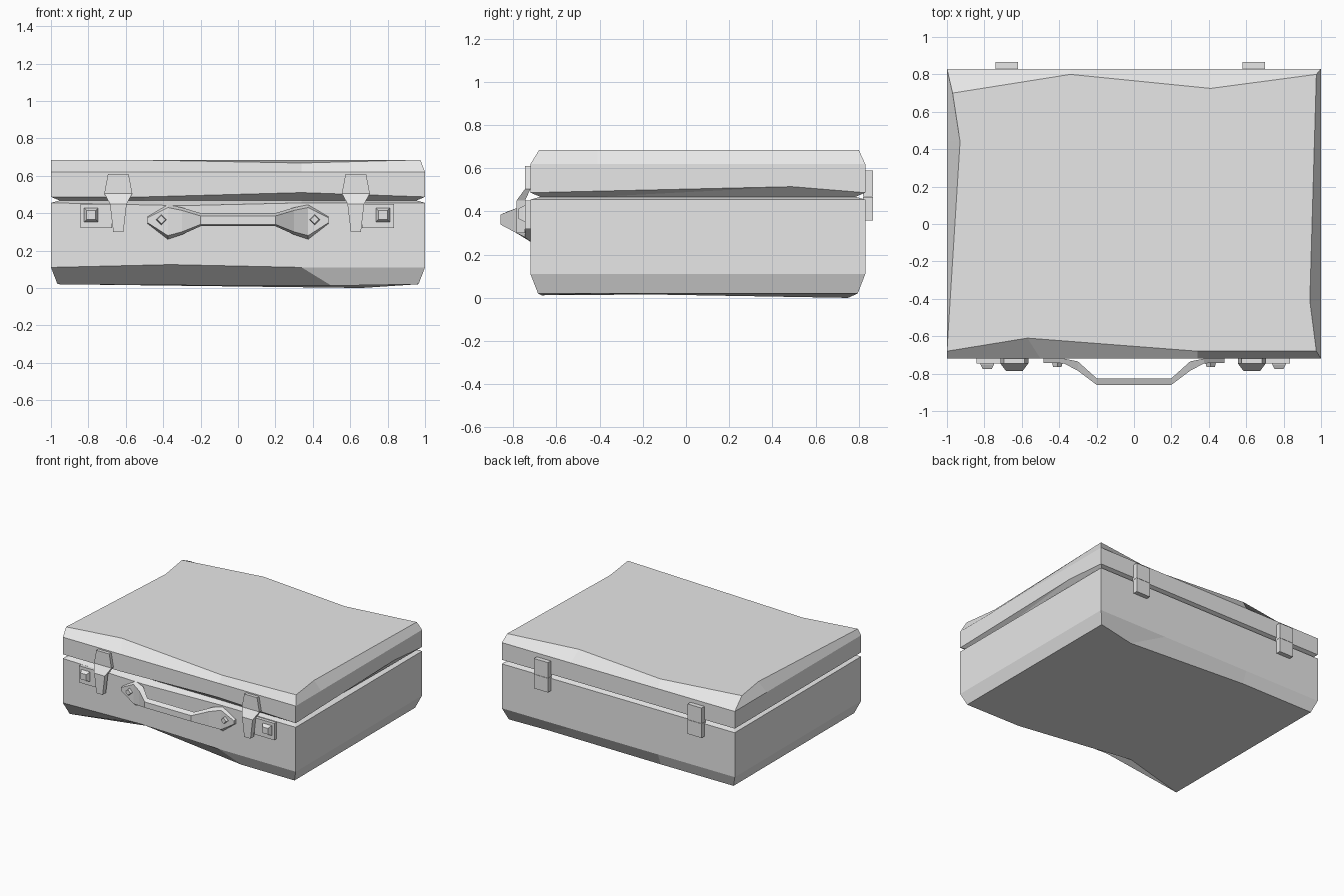
import bpy, bmesh

cube = bpy.data.objects.get("Cube")
if cube:
    bpy.data.objects.remove(cube, do_unlink=True)

grey = bpy.data.materials.new("plain grey")
grey.use_nodes = True
COLOUR = (0.8, 0.8, 0.8, 1)
grey.diffuse_color = COLOUR
grey.node_tree.nodes["Principled BSDF"].inputs["Base Color"].default_value = COLOUR

LEFT, RIGHT, FRONT, BACK = -1.0, 1.0, -0.72, 0.83
AXIS = -0.005  # fittings mirror about this x


def loft(name, rings):
    """Closed solid through rings that all have the same point count."""
    bm = bmesh.new()
    loops = [[bm.verts.new(p) for p in ring] for ring in rings]
    n = len(loops[0])
    for a, b in zip(loops, loops[1:]):
        for i in range(n):
            j = (i + 1) % n
            bm.faces.new((a[i], a[j], b[j], b[i]))
    bm.faces.new(loops[0])
    bm.faces.new(loops[-1])
    bmesh.ops.recalc_face_normals(bm, faces=bm.faces)
    mesh = bpy.data.meshes.new(name)
    bm.to_mesh(mesh)
    bm.free()
    mesh.materials.append(grey)
    obj = bpy.data.objects.new(name, mesh)
    bpy.context.collection.objects.link(obj)
    return obj


def case_ring(inset, z, **moved):
    """Rectangle with uneven points along its sides; moved replaces points."""
    l, r, f, b = LEFT + inset, RIGHT - inset, FRONT + inset, BACK - inset
    pts = {
        "front_left": (l, f, z), "front_a": (-0.5, f, z), "front_b": (0.34, f, z),
        "front_right": (r, f, z), "right_mid": (r, -0.41, z),
        "back_right": (r, b, z), "back_a": (0.41, b, z), "back_b": (-0.34, b, z),
        "back_left": (l, b, z), "left_mid": (l, 0.44, z),
    }
    pts.update(moved)
    return list(pts.values())


def rect(x, z, half_x, half_z, y):
    return [(x - half_x, y, z - half_z), (x + half_x, y, z - half_z),
            (x + half_x, y, z + half_z), (x - half_x, y, z + half_z)]


# Lower shell with uneven bevels
loft("case_body", [
    case_ring(0.035, 0.02, front_a=(-0.42, -0.53, 0.015), front_b=(0.5, -0.67, 0.012),
              back_a=(0.66, 0.75, 0.0)),
    case_ring(0, 0.11, front_a=(-0.36, FRONT, 0.125)),
    case_ring(0, 0.455, front_a=(-0.3, FRONT, 0.44)),
    case_ring(0.045, 0.468),
])

# Lid with a wavy top edge
loft("case_lid", [
    case_ring(0.045, 0.468),
    case_ring(0, 0.487, front_b=(0.34, FRONT, 0.51), right_mid=(RIGHT, 0.49, 0.515)),
    case_ring(0, 0.62),
    case_ring(0.03, 0.685, front_left=(LEFT, -0.68, 0.685),
              front_a=(-0.57, -0.61, 0.685), front_b=(0.34, -0.68, 0.668),
              front_right=(0.975, -0.68, 0.685), right_mid=(0.94, -0.41, 0.685),
              back_right=(0.975, 0.8, 0.685), back_a=(0.41, 0.725, 0.685),
              back_b=(-0.34, 0.8, 0.685), back_left=(-0.97, 0.7, 0.685),
              left_mid=(-0.93, 0.44, 0.685)),
])

# Fittings on each side
for side, label in ((-1, "right"), (1, "left")):
    # Latch: half width, front y and back y at each height
    x = AXIS + side * 0.635
    loft(f"latch_{label}", [
        [(x - w, f, z), (x + w, f, z), (x + w, b, z), (x - w, b, z)]
        for z, w, f, b in ((0.61, 0.055, -0.745, FRONT), (0.505, 0.075, -0.745, FRONT),
                           (0.45, 0.045, -0.785, -0.745), (0.3, 0.027, -0.785, -0.745))])

    # Lock plate and its tapered button
    loft(f"lock_plate_{label}", [rect(AXIS + side * 0.753, 0.385, 0.085, 0.065, y)
                                 for y in (FRONT + 0.01, -0.745)])
    x = AXIS + side * 0.78
    loft(f"lock_button_{label}", [rect(x, 0.39, 0.038, 0.038, -0.74),
                                  rect(x, 0.39, 0.036, 0.036, -0.752),
                                  rect(x, 0.39, 0.024, 0.024, -0.775)])

    # Diamond stud on the handle mount
    x = side * 0.41
    loft(f"handle_stud_{label}", [
        [(x - r, y, 0.365), (x, y, 0.365 - r), (x + r, y, 0.365), (x, y, 0.365 + r)]
        for y, r in ((-0.735, 0.03), (-0.765, 0.022))])

    # Hinge: one leaf on the lid, one on the body
    x = AXIS - 0.015 + side * 0.66
    for leaf, z, half in (("upper", 0.53, 0.06), ("lower", 0.413, 0.055)):
        loft(f"hinge_{leaf}_{label}", [rect(x, z, 0.06, half, y)
                                       for y in (BACK - 0.01, 0.865)])

# Handle: distance from centre, front low/high, back low/high, front and back y
half = [(0.485, 0.35, 0.375, 0.345, 0.38, -0.742, FRONT),
        (0.375, 0.28, 0.43, 0.26, 0.445, -0.745, FRONT),
        (0.3, 0.3, 0.415, 0.285, 0.43, -0.785, -0.735),
        (0.2, 0.34, 0.385, 0.33, 0.4, -0.86, -0.825)]
sections = [(-s[0], *s[1:]) for s in half] + half[::-1]
loft("handle", [[(x, f, lo), (x, f, hi), (x, b, bhi), (x, b, blo)]
                for x, lo, hi, blo, bhi, f, b in sections])
